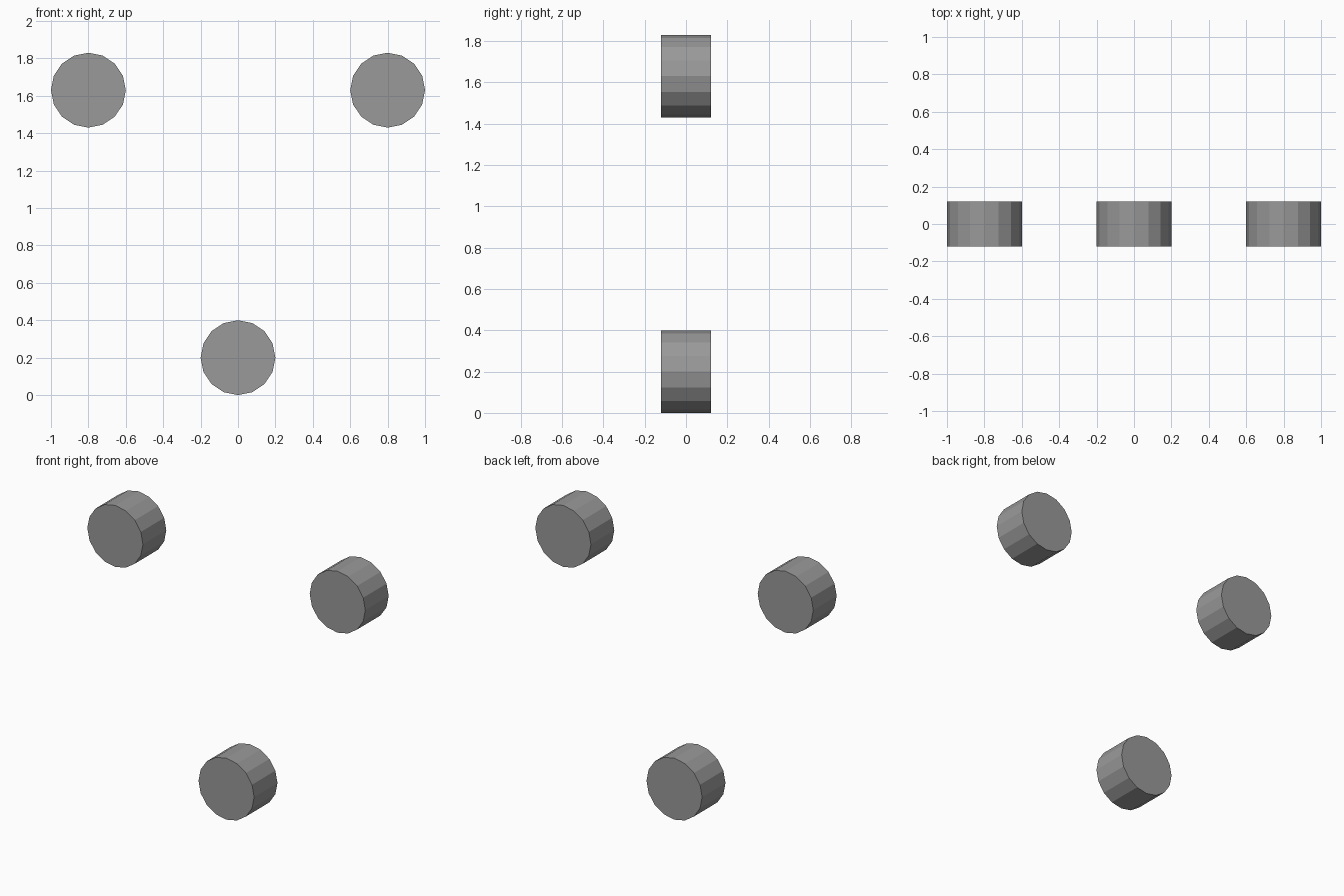
import bpy
from math import pi

if "Cube" in bpy.data.objects:
    bpy.data.objects.remove(bpy.data.objects["Cube"])

RADIUS, DEPTH, SIDES = 0.2, 0.24, 16

# Dark grey for all discs
grey = bpy.data.materials.new("dark_grey")
grey.diffuse_color = (0.32, 0.32, 0.32, 1)
grey.use_nodes = True
grey.node_tree.nodes["Principled BSDF"].inputs["Base Color"].default_value = grey.diffuse_color


def disc(name, x, z):
    # Flat-shaded short cylinder with its axis along y
    bpy.ops.mesh.primitive_cylinder_add(
        vertices=SIDES, radius=RADIUS, depth=DEPTH,
        location=(x, 0, z), rotation=(pi / 2, 0, 0))
    obj = bpy.context.object
    obj.name = name
    obj.data.materials.append(grey)


# Two upper discs and one lower disc in a triangle
for side, x in (("left", -0.8), ("right", 0.8)):
    disc(f"upper_{side}_disc", x, 1.63)
disc("lower_disc", 0, RADIUS)
